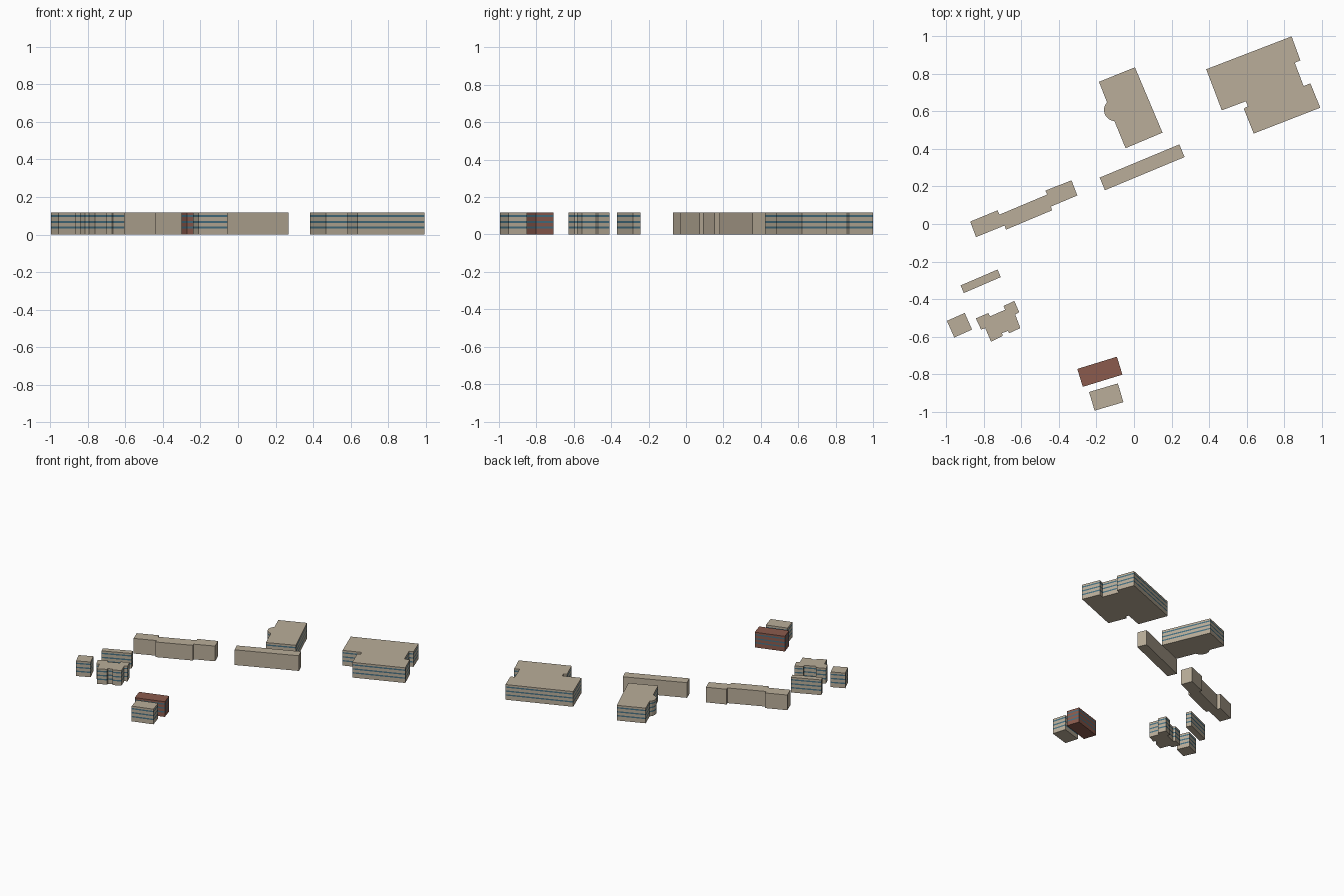
import bpy, bmesh
from math import cos, sin, radians

if "Cube" in bpy.data.objects:
    bpy.data.objects.remove(bpy.data.objects["Cube"])

HEIGHT = 0.117
BANDS = [0.037, 0.067, 0.098]   # centre height of each window band
BAND_H = 0.010


def material(name, rgb):
    m = bpy.data.materials.new(name)
    m.diffuse_color = (*rgb, 1)
    m.use_nodes = True
    m.node_tree.nodes["Principled BSDF"].inputs["Base Color"].default_value = m.diffuse_color
    return m


stone = material("stone", (0.49, 0.42, 0.32))
brick = material("brick", (0.26, 0.105, 0.075))
glass = material("glass", (0.06, 0.16, 0.22))


def rect(x, y, length, depth, angle):
    """Rectangle footprint from its front left corner."""
    c, s = cos(radians(angle)), sin(radians(angle))
    return [(x + u * c - v * s, y + u * s + v * c)
            for u, v in ((0, 0), (length, 0), (length, depth), (0, depth))]


def arc(cx, cy, r, a0, a1, n):
    return [(cx + r * cos(radians(a0 + (a1 - a0) * i / n)),
             cy + r * sin(radians(a0 + (a1 - a0) * i / n))) for i in range(n + 1)]


def building(name, outline, wall=stone, banded=True):
    """Extrude a footprint in layers, with window bands as thin glass layers."""
    levels = [0]
    if banded:
        for z in BANDS:
            levels += [z - BAND_H / 2, z + BAND_H / 2]
    levels.append(HEIGHT)
    bm = bmesh.new()
    rings = [[bm.verts.new((x, y, z)) for x, y in outline] for z in levels]
    n = len(outline)
    for k, (low, high) in enumerate(zip(rings, rings[1:])):
        for i in range(n):
            j = (i + 1) % n
            f = bm.faces.new((low[i], low[j], high[j], high[i]))
            f.material_index = k % 2
    bm.faces.new(rings[0][::-1])
    bm.faces.new(rings[-1])
    bmesh.ops.recalc_face_normals(bm, faces=bm.faces)
    mesh = bpy.data.meshes.new(name)
    bm.to_mesh(mesh)
    bm.free()
    mesh.materials.append(wall)
    mesh.materials.append(glass)
    bpy.context.collection.objects.link(bpy.data.objects.new(name, mesh))


# Large notched hall
building("large_hall", [
    (.385, .825), (.84, 1.0), (.887, .872), (.857, .86), (.904, .735), (.94, .75),
    (.993, .62), (.638, .482), (.585, .615), (.607, .628), (.596, .654), (.468, .606)])

# Hall with a rounded bay on its left side
building("bay_hall", [(-.187, .758), (.005, .835), (.152, .487), (-.045, .404)]
         + arc(-.1, .608, .06, 266, 137, 8))

# Long plain blocks without windows
building("long_block", rect(-.155, .18, .46, .073, 22.6), banded=False)
building("stepped_block", [
    (-.873, .013), (-.727, .073), (-.717, .05), (-.463, .157), (-.472, .178), (-.333, .233),
    (-.302, .152), (-.443, .093), (-.437, .073), (-.682, -.03), (-.69, -.008), (-.842, -.07)],
    banded=False)

# Small houses on the left
building("narrow_house", rect(-.907, -.368, .2145, .044, 23.3))
building("square_house", rect(-.958, -.605, .104, .097, 24))
building("cross_house", [
    (-.843, -.503), (-.777, -.475), (-.767, -.492), (-.687, -.457), (-.695, -.437),
    (-.638, -.41), (-.612, -.47), (-.633, -.482), (-.606, -.555), (-.665, -.582),
    (-.672, -.57), (-.703, -.582), (-.7, -.597), (-.762, -.627), (-.793, -.555),
    (-.815, -.563)])

# Front pair
building("brick_house", rect(-.273, -.868, .221, .1, 17.1), wall=brick)
building("front_house", rect(-.21, -.995, .16, .104, 16.5))
